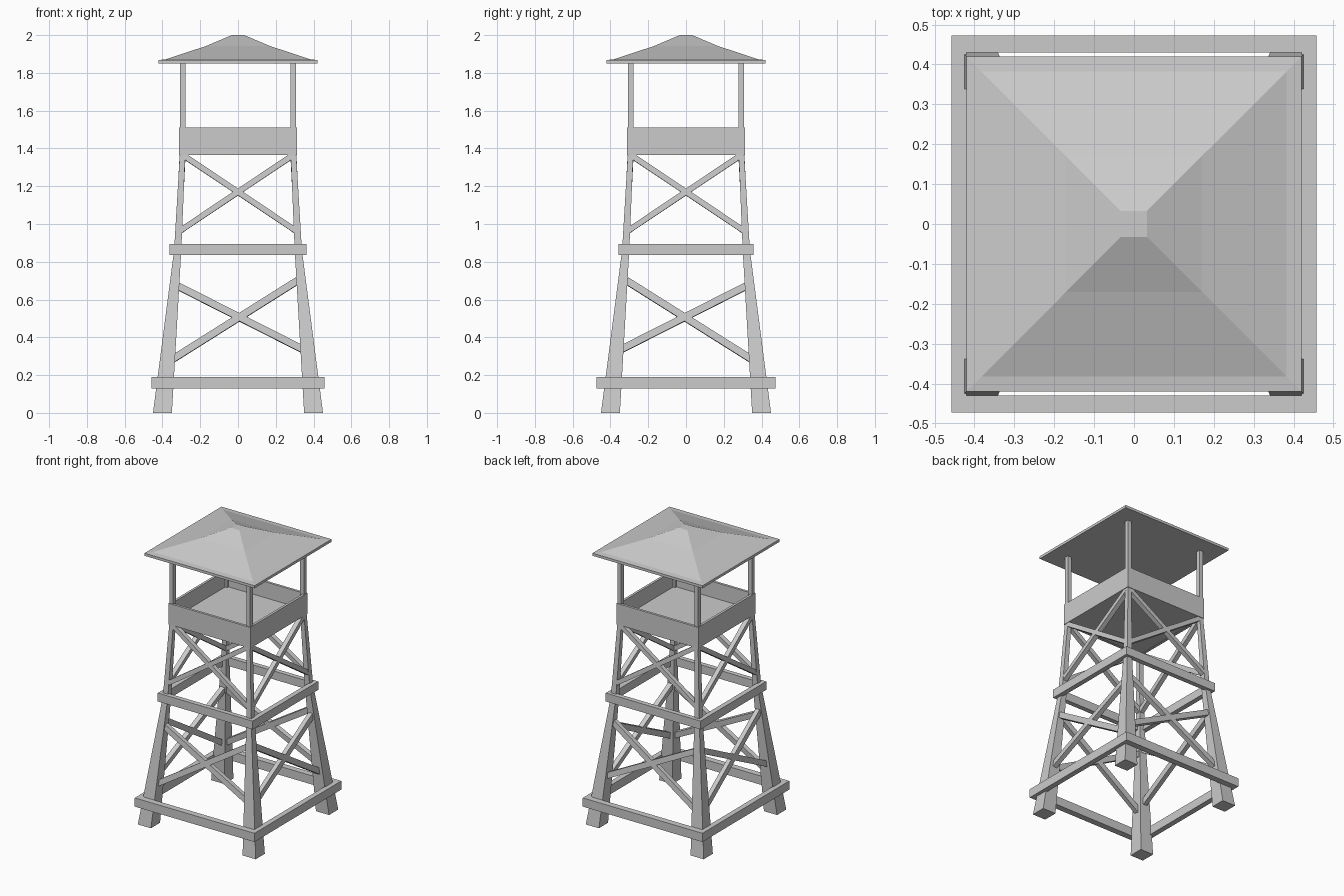
import bpy, bmesh
from mathutils import Vector

if "Cube" in bpy.data.objects:
    bpy.data.objects.remove(bpy.data.objects["Cube"])


def make(name, rings):
    """Solid skinned through matching rings of four points, with capped ends."""
    bm = bmesh.new()
    loops = [[bm.verts.new(p) for p in ring] for ring in rings]
    for a, b in zip(loops, loops[1:]):
        for i in range(4):
            j = (i + 1) % 4
            bm.faces.new((a[i], a[j], b[j], b[i]))
    bm.faces.new(loops[0])
    bm.faces.new(loops[-1])
    bmesh.ops.recalc_face_normals(bm, faces=bm.faces)
    mesh = bpy.data.meshes.new(name)
    bm.to_mesh(mesh)
    bm.free()
    obj = bpy.data.objects.new(name, mesh)
    bpy.context.collection.objects.link(obj)
    return obj


def rect(x0, x1, y0, y1, z):
    return [(x0, y0, z), (x1, y0, z), (x1, y1, z), (x0, y1, z)]


def box(name, x0, x1, y0, y1, z0, z1):
    return make(name, [rect(x0, x1, y0, y1, z0), rect(x0, x1, y0, y1, z1)])


def frame(name, ox, oy, ix, iy, z0, z1):
    """Four beams around a rectangle: outer half sizes and inner half sizes."""
    for s, side in ((-1, "front"), (1, "back")):
        box(f"{name}_{side}", -ox, ox, s * iy, s * oy, z0, z1)
    for s, side in ((-1, "left"), (1, "right")):
        box(f"{name}_{side}", s * ix, s * ox, -iy, iy, z0, z1)


def leg_centre(z):
    if z < 0.865:
        return 0.40 + (0.319 - 0.40) * z / 0.865
    return 0.319 + (0.293 - 0.319) * (z - 0.865) / 0.505


def braces(name, xa, za, xb, zb, height, depth):
    """One diagonal brace on each of the four sides, leaning with the legs."""
    p = Vector((xa, -leg_centre(za), za))
    q = Vector((xb, -leg_centre(zb), zb))
    along = (q - p).normalized()
    # lean of the panel between the two ends
    up = Vector((0, leg_centre(za) - leg_centre(zb), zb - za)).normalized()
    if up.z < 0:
        up = -up
    out = Vector((1, 0, 0)).cross(up).normalized()
    wide = out.cross(along).normalized() * height / 2
    out = out * depth / 2
    rings = [[c + wide + out, c + wide - out, c - wide - out, c - wide + out]
             for c in (p, q)]
    views = {
        "front": lambda v: (v.x, v.y, v.z),
        "back": lambda v: (v.x, -v.y, v.z),
        "right": lambda v: (-v.y, -v.x, v.z),
        "left": lambda v: (v.y, -v.x, v.z),
    }
    for side, f in views.items():
        make(f"{name}_{side}", [[f(v) for v in r] for r in rings])


# Tapered legs that carry on as the roof posts
for sx in (-1, 1):
    for sy in (-1, 1):
        make("leg", [rect(sx * a, sx * b, sy * a, sy * b, z) for a, b, z in
                     ((0.35, 0.45, 0), (0.30, 0.338, 0.865),
                      (0.279, 0.308, 1.37), (0.279, 0.308, 1.86))])

# Horizontal beam frames
frame("lower_beam", 0.457, 0.473, 0.42, 0.43, 0.13, 0.19)
frame("middle_beam", 0.362, 0.358, 0.328, 0.325, 0.837, 0.895)

# Cross braces
braces("lower_brace_steep", -0.345, 0.285, 0.315, 0.70, 0.038, 0.032)
braces("lower_brace_shallow", -0.32, 0.672, 0.345, 0.335, 0.038, 0.032)
braces("upper_brace_rising", -0.305, 0.965, 0.285, 1.36, 0.03, 0.032)
braces("upper_brace_falling", -0.285, 1.36, 0.305, 0.965, 0.03, 0.032)

# Lookout platform
box("platform_floor", -0.30, 0.30, -0.30, 0.30, 1.367, 1.40)
frame("platform_wall", 0.312, 0.312, 0.295, 0.295, 1.365, 1.51)

# Roof: flat eaves, then two slopes up to a small flat cap
make("roof", [rect(-h, h, -h, h, z) for h, z in
              ((0.42, 1.85), (0.42, 1.868), (0.382, 1.872),
               (0.17, 1.942), (0.033, 2.0))])
